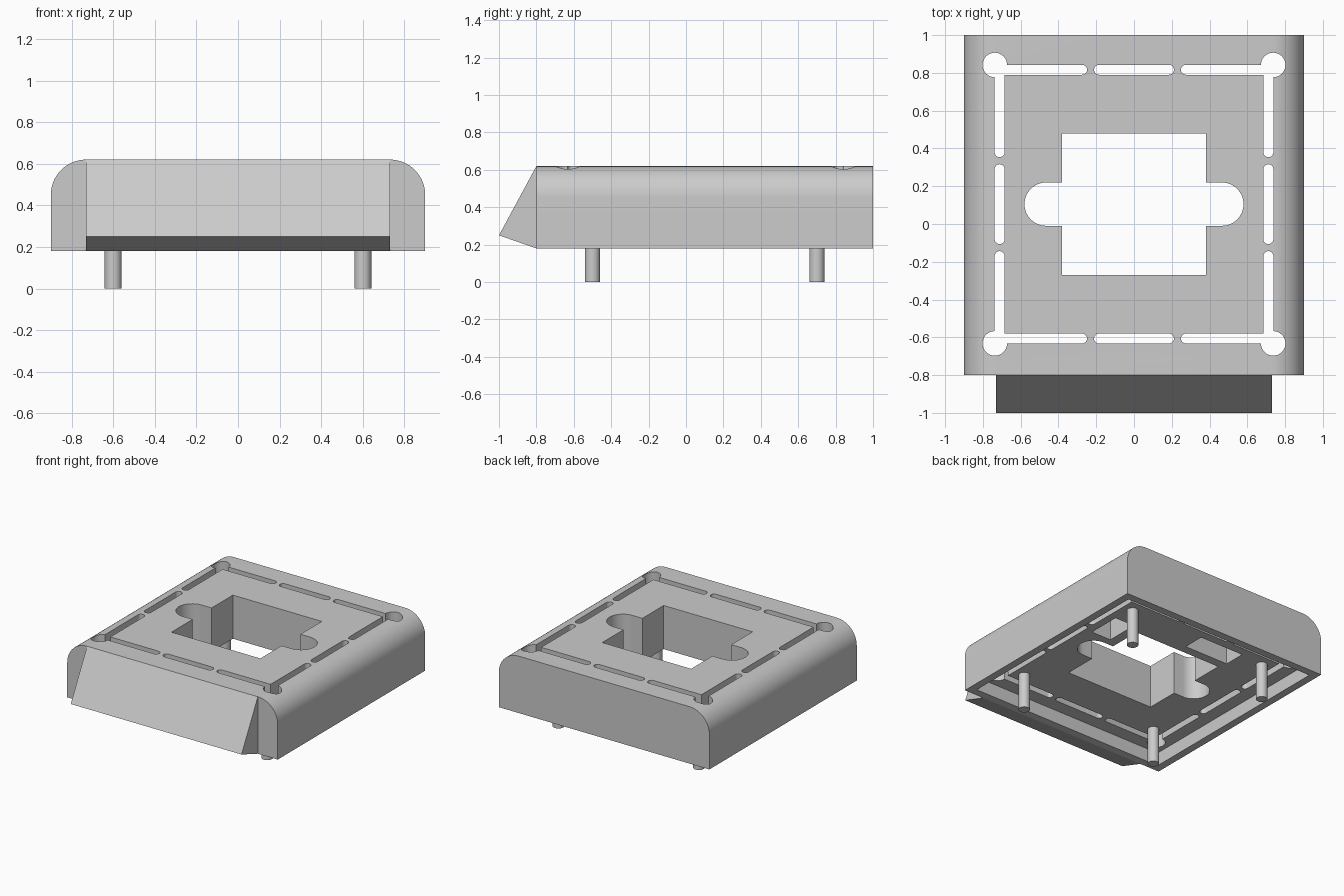
import bpy
import bmesh
import math
from mathutils import Vector

cube = bpy.data.objects.get("Cube")
if cube:
    bpy.data.objects.remove(cube, do_unlink=True)

grey = bpy.data.materials.new("plain_grey")
grey.use_nodes = True
grey.diffuse_color = (0.6, 0.6, 0.6, 1)
grey.node_tree.nodes["Principled BSDF"].inputs["Base Color"].default_value = (0.6, 0.6, 0.6, 1)

BASE, DECK, TOP = 0.18, 0.283, 0.62   # rim, underside of deck, top face
MID = 0.105                           # y centre of the opening pattern


def prism(name, points, sweep):
    """Solid made by sweeping a closed 3D outline along a vector."""
    bm = bmesh.new()
    face = bm.faces.new([bm.verts.new(p) for p in points])
    swept = bmesh.ops.extrude_face_region(bm, geom=[face])
    verts = [g for g in swept["geom"] if isinstance(g, bmesh.types.BMVert)]
    bmesh.ops.translate(bm, verts=verts, vec=Vector(sweep))
    bmesh.ops.recalc_face_normals(bm, faces=bm.faces)
    mesh = bpy.data.meshes.new(name)
    bm.to_mesh(mesh)
    bm.free()
    mesh.materials.append(grey)
    obj = bpy.data.objects.new(name, mesh)
    bpy.context.collection.objects.link(obj)
    return obj


def activate(obj):
    bpy.ops.object.select_all(action="DESELECT")
    obj.select_set(True)
    bpy.context.view_layer.objects.active = obj


def smooth(obj):
    activate(obj)
    bpy.ops.object.shade_smooth_by_angle(angle=math.radians(30))


def arc(cx, cy, r, start, end, steps):
    angles = [math.radians(start + (end - start) * i / steps) for i in range(steps + 1)]
    return [(cx + r * math.cos(a), cy + r * math.sin(a)) for a in angles]


def cut(outline, z0, z1):
    """Cut a vertical hole with the given plan outline out of the body."""
    cutter = prism("cutter", [(x, y, z0) for x, y in outline], (0, 0, z1 - z0))
    cutter.hide_render = True
    activate(body)
    mod = body.modifiers.new("cut", "BOOLEAN")
    mod.operation = "DIFFERENCE"
    mod.solver = "EXACT"
    mod.object = cutter
    bpy.ops.object.modifier_apply(modifier=mod.name)
    bpy.data.objects.remove(cutter, do_unlink=True)


def rect(x0, x1, y0, y1):
    return [(x0, y0), (x1, y0), (x1, y1), (x0, y1)]


def capsule(ax, ay, bx, by, r, steps=10):
    """Plan outline of a round-ended slot between two end centres."""
    a = math.degrees(math.atan2(by - ay, bx - ax))
    return arc(bx, by, r, a - 90, a + 90, steps) + arc(ax, ay, r, a + 90, a + 270, steps)


# Body: block with rounded long top edges
R = 0.17
profile = ([(0.9, BASE)] + arc(0.9 - R, TOP - R, R, 0, 90, 16)
           + arc(R - 0.9, TOP - R, R, 90, 180, 16) + [(-0.9, BASE)])
body = prism("body", [(x, -0.8, z) for x, z in profile], (0, 1.8, 0))

# Shallow recess underneath, leaving a thin rim
cut(rect(-0.84, 0.84, -0.74, 0.94), 0.1, DECK)

# Central opening with rounded side lobes
cut(rect(-0.38, 0.38, -0.27, 0.48), 0.2, 0.8)
cut(capsule(-0.465, MID, 0.465, MID, 0.115, 16), 0.2, 0.8)

# Slots round the edge and round holes at the corners
S, W = 0.7115, 0.0265
for s in (-1, 1):
    for start, end in ((-S, -0.275), (-0.185, 0.185), (0.275, S)):
        cut(capsule(start, MID + s * S, end, MID + s * S, W), 0.2, 0.8)
        cut(capsule(s * S, MID + start, s * S, MID + end, W), 0.2, 0.8)
    for t in (-1, 1):
        cut(arc(s * 0.737, MID + t * 0.737, 0.065, 0, 348.75, 31), 0.2, 0.8)

# Blind pockets in the underside
cut(rect(-0.4, -0.02, 0.55, 0.72), 0.2, 0.5)
cut(rect(0.455, 0.625, 0.28, 0.54), 0.2, 0.5)
smooth(body)

# Sloping front nose
nose = [(-0.8, TOP), (-1.0, 0.25), (-0.8, BASE)]
prism("front_nose", [(-0.73, y, z) for y, z in nose], (1.46, 0, 0))

# Four locating pins
for side, x in (("right", -0.6), ("left", 0.6)):
    for end, y in (("front", -0.5), ("back", 0.7)):
        ring = arc(x, y, 0.041, 0, 345, 23)
        smooth(prism(f"{end}_{side}_pin", [(px, py, 0) for px, py in ring], (0, 0, DECK)))
